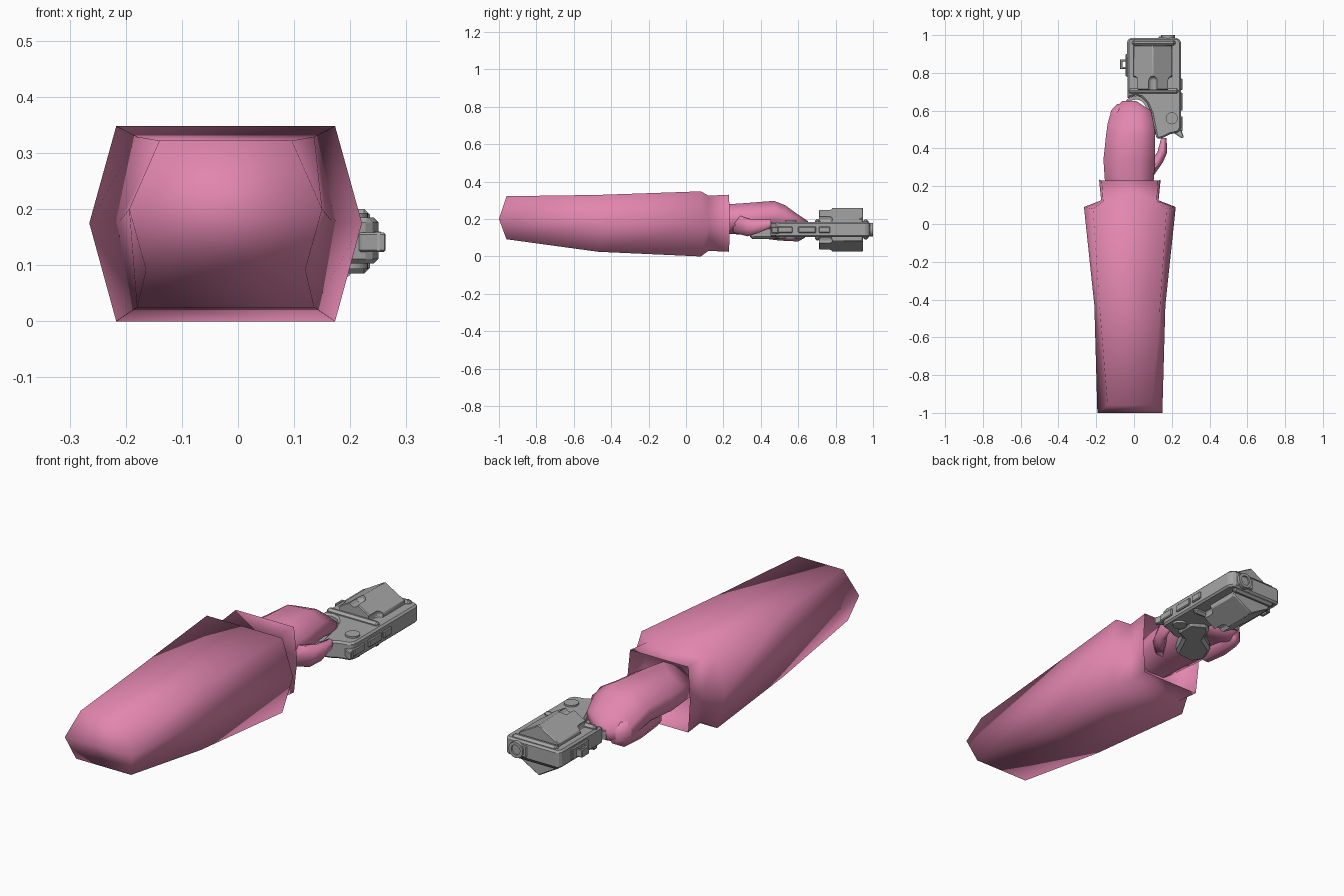
import bpy, bmesh, math
from mathutils import Vector, Matrix

if "Cube" in bpy.data.objects:
    bpy.data.objects.remove(bpy.data.objects["Cube"])


def material(name, col):
    m = bpy.data.materials.new(name)
    m.diffuse_color = (*col, 1)
    m.use_nodes = True
    m.node_tree.nodes["Principled BSDF"].inputs["Base Color"].default_value = m.diffuse_color
    return m


PINK = material("pink cloth", (0.76, 0.24, 0.43))
GREY = material("gun grey", (0.38, 0.38, 0.38))


def finish(bm, name, mat, angle=None, bevel=0):
    bmesh.ops.recalc_face_normals(bm, faces=bm.faces)
    me = bpy.data.meshes.new(name)
    bm.to_mesh(me)
    bm.free()
    me.materials.append(mat)
    ob = bpy.data.objects.new(name, me)
    bpy.context.collection.objects.link(ob)
    if bevel:
        b = ob.modifiers.new("bevel", "BEVEL")
        b.width, b.segments, b.limit_method = bevel, 1, "ANGLE"
    if angle:
        bpy.ops.object.select_all(action="DESELECT")
        bpy.context.view_layer.objects.active = ob
        ob.select_set(True)
        bpy.ops.object.shade_smooth_by_angle(angle=math.radians(angle))
    return ob


def skin(bm, rings):
    """Join rings of points into a tube, return vertex rings."""
    vs = [[bm.verts.new(p) for p in r] for r in rings]
    n = len(vs[0])
    for a, b in zip(vs, vs[1:]):
        for i in range(n):
            bm.faces.new((a[i], a[(i + 1) % n], b[(i + 1) % n], b[i]))
    return vs


def plate(name, pts, z0, z1, bevel=0.008):
    """Flat outline in top view, given thickness."""
    bm = bmesh.new()
    f = bm.faces.new([bm.verts.new((x, y, z0)) for x, y in pts])
    r = bmesh.ops.extrude_face_region(bm, geom=[f])
    bmesh.ops.translate(bm, vec=(0, 0, z1 - z0),
                        verts=[v for v in r["geom"] if isinstance(v, bmesh.types.BMVert)])
    return finish(bm, name, GREY, None, bevel)


def box(name, x0, x1, y0, y1, z0, z1, bevel=0.004):
    return plate(name, [(x0, y0), (x1, y0), (x1, y1), (x0, y1)], z0, z1, bevel)


def rod(name, c, r, length, axis="Z", sides=16, turn=0, bevel=0, angle=35):
    bm = bmesh.new()
    bmesh.ops.create_cone(bm, cap_ends=True, segments=sides, radius1=r, radius2=r, depth=length,
                          matrix=Matrix.Rotation(turn, 4, "Z"))
    if axis == "Y":
        bmesh.ops.rotate(bm, verts=bm.verts, matrix=Matrix.Rotation(math.pi / 2, 3, "X"))
    bmesh.ops.translate(bm, verts=bm.verts, vec=c)
    return finish(bm, name, GREY, angle, bevel)


# sleeve: six-sided tube with a step into an open cuff
CX = -0.022


def hexring(y_side, y_flat, ws, zs, wt, zt, wb, zb):
    return [(CX + ws, y_side, zs), (CX + wt, y_flat, zt), (CX - wt, y_flat, zt),
            (CX - ws, y_side, zs), (CX - wb, y_flat, zb), (CX + wb, y_flat, zb)]


bm = bmesh.new()
v = skin(bm, [
    hexring(-1.0, -0.96, 0.172, 0.20, 0.118, 0.322, 0.142, 0.092),
    hexring(-0.43, -0.47, 0.188, 0.18, 0.158, 0.329, 0.158, 0.025),
    hexring(0.09, 0.08, 0.243, 0.175, 0.195, 0.348, 0.195, 0.0),
    hexring(0.125, 0.12, 0.152, 0.175, 0.142, 0.325, 0.142, 0.03),
    hexring(0.235, 0.23, 0.163, 0.175, 0.150, 0.330, 0.150, 0.025),
    hexring(0.13, 0.13, 0.145, 0.175, 0.134, 0.315, 0.134, 0.04)])
bm.faces.new(v[0][0:4])
bm.faces.new([v[0][3], v[0][4], v[0][5], v[0][0]])
bm.faces.new(v[-1])
finish(bm, "sleeve", PINK, 100)

# hand: rounded sections from wrist to knuckles
def handring(y, x0, x1, z0, z1, skew=0.0):
    out = []
    for k in range(8):
        a = math.radians(22.5 + 45 * k)
        c, s = math.cos(a) / 0.924, math.sin(a) / 0.924
        out.append(((x0 + x1) / 2 + c * (x1 - x0) / 2, y,
                    (z0 + z1) / 2 + s * (z1 - z0) / 2 + c * skew))
    return out


bm = bmesh.new()
v = skin(bm, [handring(0.13, -0.13, 0.09, 0.11, 0.265),
              handring(0.24, -0.155, 0.105, 0.12, 0.28),
              handring(0.34, -0.162, 0.112, 0.115, 0.287),
              handring(0.47, -0.148, 0.112, 0.13, 0.293, 0.01),
              handring(0.53, -0.14, 0.105, 0.12, 0.268, 0.015),
              handring(0.60, -0.12, 0.09, 0.10, 0.215, 0.02),
              handring(0.652, -0.06, 0.01, 0.12, 0.185, 0.01)])
bm.faces.new(v[0])
bm.faces.new(v[-1])
finish(bm, "hand", PINK, 80)

# thumb
bm = bmesh.new()
rings = []
for c, rx, rz in [((0.06, 0.25, 0.18), 0.04, 0.06), ((0.12, 0.33, 0.155), 0.035, 0.055),
                  ((0.15, 0.38, 0.16), 0.026, 0.042), ((0.158, 0.455, 0.175), 0.014, 0.025)]:
    rings.append([(c[0] + rx * math.cos(k * math.pi / 3), c[1], c[2] + rz * math.sin(k * math.pi / 3))
                  for k in range(6)])
v = skin(bm, rings)
bm.faces.new(v[0])
bm.faces.new(v[-1])
finish(bm, "thumb", PINK, 80)

# curled fingers around the grip
bm = bmesh.new()
v = skin(bm, [handring(0.38, -0.14, -0.07, 0.10, 0.2), handring(0.50, -0.14, -0.06, 0.085, 0.2),
              handring(0.60, -0.122, -0.05, 0.08, 0.19), handring(0.635, -0.09, -0.05, 0.1, 0.16)])
bm.faces.new(v[0])
bm.faces.new(v[-1])
finish(bm, "fingers", PINK, 80)

# gun frame with concave rear edge, lying on its side
plate("gun_frame", [(-0.035, 0.66), (-0.02, 0.672), (0.01, 0.68), (0.04, 0.672), (0.07, 0.64),
                    (0.095, 0.58), (0.11, 0.50), (0.12, 0.45), (0.15, 0.455), (0.19, 0.475),
                    (0.235, 0.485), (0.25, 0.51), (0.25, 0.965), (0.232, 0.985),
                    (-0.025, 0.985), (-0.036, 0.965)], 0.103, 0.185, 0.012)
plate("grip", [(0.10, 0.64), (0.17, 0.60), (0.17, 0.50), (0.11, 0.475), (0.05, 0.35), (-0.05, 0.34),
               (-0.085, 0.40), (-0.05, 0.48), (0.03, 0.53), (0.06, 0.60)], 0.092, 0.16, 0.014)
box("recoil_shield", -0.03, 0.235, 0.69, 0.718, 0.085, 0.2, 0.01)

# six-sided cylinder with scooped flutes
drum = rod("drum", (0.1, 0.828, 0.1425), 0.118, 0.235, "Y", 6, 0, 0.004, 25)
bm = bmesh.new()
for k in range(6):
    a = math.radians(30 + 60 * k)
    d = Vector((math.cos(a), 0, math.sin(a))) * 0.113
    bmesh.ops.create_cone(bm, cap_ends=True, segments=12, radius1=0.024, radius2=0.024, depth=0.1,
                          matrix=Matrix.Translation(Vector((0.1, 0.71, 0.1425)) + d)
                          @ Matrix.Rotation(math.pi / 2, 4, "X"))
    bmesh.ops.create_uvsphere(bm, u_segments=12, v_segments=8, radius=0.0235,
                              matrix=Matrix.Translation(Vector((0.1, 0.76, 0.1425)) + d))
cut = finish(bm, "flute_cutter", GREY)
cut.hide_render = True
cut.hide_set(True)
m = drum.modifiers.new("flutes", "BOOLEAN")
m.object, m.operation, m.use_self = cut, "DIFFERENCE", True

# muzzle ring: outer tube and recessed bore
bm = bmesh.new()
v = skin(bm, [[(0.18 + r * math.cos(k * math.pi / 8), y, 0.143 + r * math.sin(k * math.pi / 8))
               for k in range(16)]
              for r, y in [(0.037, 0.95), (0.037, 1.0), (0.023, 1.0), (0.023, 0.95)]])
bm.faces.new(v[0])
bm.faces.new(v[-1])
finish(bm, "muzzle", GREY, 35)
box("muzzle_block", -0.01, 0.22, 0.945, 0.975, 0.09, 0.198, 0.01)

# trigger guard and trigger
bm = bmesh.new()
skin(bm, [[(0.01 + (0.062 + dr) * math.cos(t), 0.605 + (0.062 + dr) * math.sin(t), z)
           for t in [k * math.pi / 10 for k in range(20)]]
          for dr, z in [(0.01, 0.12), (0.01, 0.16), (-0.008, 0.16), (-0.008, 0.12), (0.01, 0.12)]])
bmesh.ops.remove_doubles(bm, verts=bm.verts, dist=0.0001)
finish(bm, "trigger_guard", GREY, 35)
plate("trigger", [(0.075, 0.62), (0.03, 0.61), (0.0, 0.63), (0.02, 0.595), (0.075, 0.585)],
      0.13, 0.15, 0.002)

# hammer, pivot screw, raised side and top details
plate("hammer", [(0.20, 0.50), (0.22, 0.475), (0.25, 0.455), (0.264, 0.458), (0.25, 0.50)],
      0.124, 0.158, 0.003)
rod("pivot_screw", (0.2, 0.56, 0.143), 0.032, 0.1, "Z", 20)
for i, (y0, y1) in enumerate([(0.49, 0.57), (0.60, 0.695), (0.71, 0.77)]):
    box("strap_rib_%d" % i, 0.24, 0.258, y0, y1, 0.126, 0.16)
box("front_sight", 0.13, 0.21, 0.975, 0.992, 0.115, 0.17)
box("lower_rail", -0.045, -0.02, 0.78, 0.90, 0.115, 0.17)
for i, (x0, x1, y0, y1) in enumerate([(-0.072, -0.04, 0.82, 0.832), (-0.072, -0.04, 0.86, 0.872),
                                      (-0.074, -0.062, 0.82, 0.872)]):
    box("lower_loop_%d" % i, x0, x1, y0, y1, 0.125, 0.16, 0.002)
